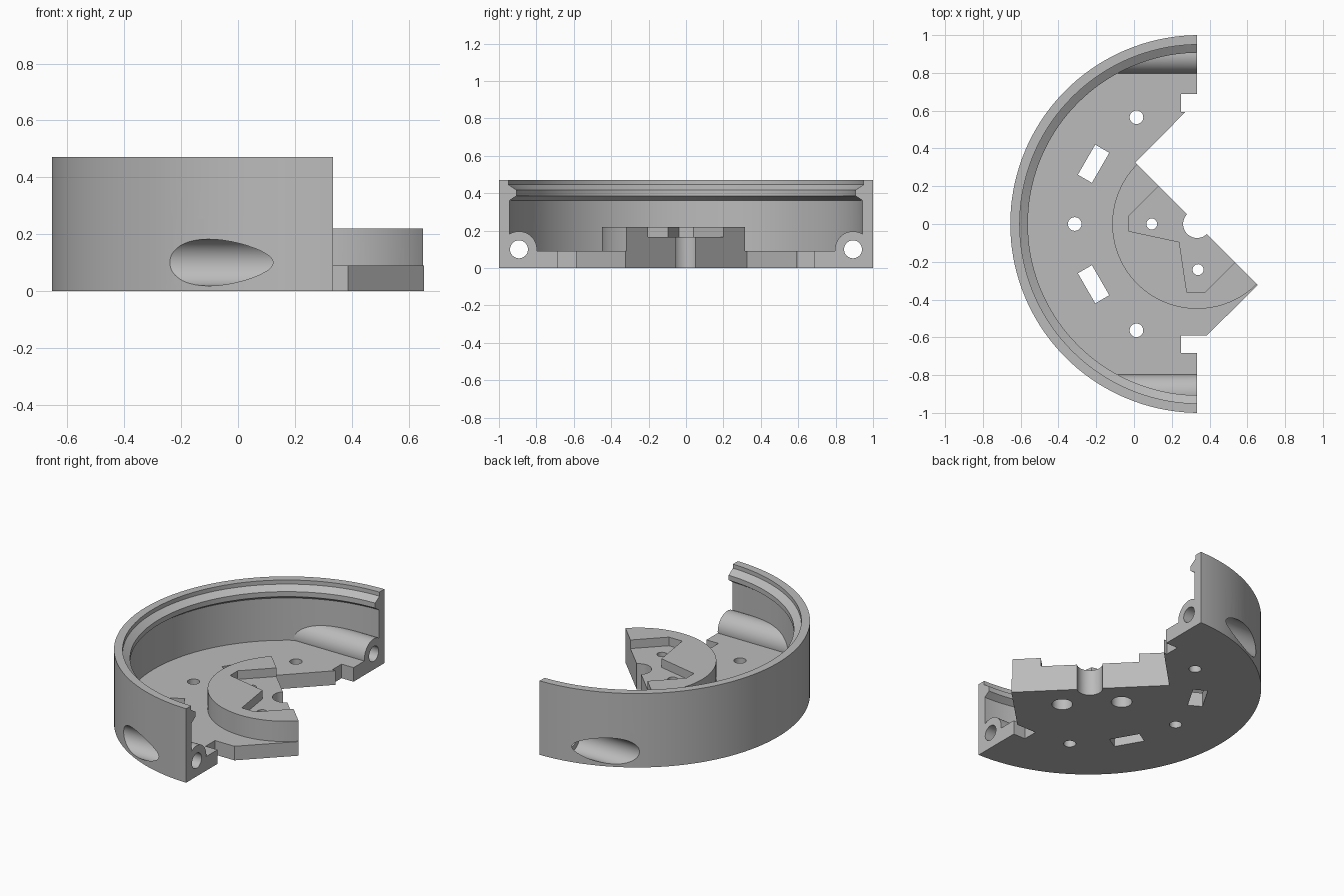
import bpy, bmesh, math
from mathutils import Matrix, Vector

cube = bpy.data.objects.get("Cube")
if cube:
    bpy.data.objects.remove(cube, do_unlink=True)

CX = 0.345          # axis of the round housing
CUT = 0.334         # flat face where the ring is cut
FLOOR = 0.09
HUB_TOP = 0.22
TUBE_Y, TUBE_Z = 0.893, 0.10

grey = bpy.data.materials.new("plain_grey")
grey.use_nodes = True
colour = (0.5, 0.5, 0.5, 1)
grey.diffuse_color = colour
grey.node_tree.nodes["Principled BSDF"].inputs["Base Color"].default_value = colour


def finish(name, bm):
    bmesh.ops.recalc_face_normals(bm, faces=bm.faces)
    mesh = bpy.data.meshes.new(name)
    bm.to_mesh(mesh)
    bm.free()
    mesh.materials.append(grey)
    obj = bpy.data.objects.new(name, mesh)
    bpy.context.collection.objects.link(obj)
    return obj


def prism(name, points, z0, z1):
    bm = bmesh.new()
    face = bm.faces.new([bm.verts.new((x, y, z0)) for x, y in points])
    top = bmesh.ops.extrude_face_region(bm, geom=[face])["geom"]
    verts = [v for v in top if isinstance(v, bmesh.types.BMVert)]
    bmesh.ops.translate(bm, verts=verts, vec=(0, 0, z1 - z0))
    return finish(name, bm)


def cylinder(name, start, end, radius, segments=48):
    a, b = Vector(start), Vector(end)
    turn = (b - a).to_track_quat("Z", "Y").to_matrix().to_4x4()
    bm = bmesh.new()
    bmesh.ops.create_cone(bm, cap_ends=True, segments=segments, radius1=radius,
                          radius2=radius, depth=(b - a).length,
                          matrix=Matrix.Translation((a + b) / 2) @ turn)
    return finish(name, bm)


def lathe(name, profile, segments):
    # the first and last profile points lie on the axis
    bm = bmesh.new()
    rings = []
    for r, z in profile:
        if r == 0:
            rings.append([bm.verts.new((CX, 0, z))] * segments)
        else:
            angles = [2 * math.pi * i / segments for i in range(segments)]
            rings.append([bm.verts.new((CX + r * math.cos(t), r * math.sin(t), z))
                          for t in angles])
    for low, high in zip(rings, rings[1:]):
        for i in range(segments):
            j = (i + 1) % segments
            corners = dict.fromkeys((low[i], low[j], high[j], high[i]))
            bm.faces.new(list(corners))
    return finish(name, bm)


def combine(target, tool, operation):
    mod = target.modifiers.new("cut", "BOOLEAN")
    mod.operation = operation
    mod.solver = "EXACT"
    mod.object = tool
    bpy.context.view_layer.objects.active = target
    bpy.ops.object.modifier_apply(modifier=mod.name)
    bpy.data.objects.remove(tool, do_unlink=True)


# Floor and wall with the snap rib near the rim
housing = lathe("half_housing", [
    (0, 0), (1, 0), (1, 0.472), (0.95, 0.472), (0.95, 0.446), (0.907, 0.418),
    (0.907, 0.386), (0.945, 0.36), (0.945, FLOOR), (0, FLOOR)], 144)

# Raised round hub
combine(housing, cylinder("hub", (CUT, 0, 0.04), (CUT, 0, HUB_TOP), 0.449, 128), "UNION")

# Screw tubes along both ends of the wall
for side in (-1, 1):
    y = side * TUBE_Y
    tube = cylinder("screw_tube", (-0.6, y, TUBE_Z), (0.5, y, TUBE_Z), 0.096, 64)
    limit = cylinder("tube_limit", (CX, 0, -0.1), (CX, 0, 0.4), 0.97, 144)
    combine(tube, limit, "INTERSECT")
    combine(housing, tube, "UNION")

# Trim everything to the plan outline
outline = [(-1, 1.2), (CUT, 1.2), (CUT, 0.688), (0.25, 0.688), (0.25, 0.593),
           (0.272, 0.593), (0.007, 0.325), (0.655, -0.323), (0.387, -0.589),
           (0.25, -0.589), (0.25, -0.684), (CUT, -0.684), (CUT, -1.2), (-1, -1.2)]
combine(housing, prism("plan_outline", outline, -0.2, 0.7), "INTERSECT")

# Recess in the hub, open along the diagonal edge
recess = [(0.235, 0.305), (-0.03, 0.04), (-0.03, -0.037), (0.24, -0.095),
          (0.28, -0.362), (0.374, -0.362), (0.64, -0.096)]
combine(housing, prism("hub_recess", recess, 0.165, 0.4), "DIFFERENCE")

# Shaft notch
combine(housing, cylinder("shaft_notch", (CUT, 0, -0.1), (CUT, 0, 0.4), 0.074, 64), "DIFFERENCE")

# Holes through the floor, and counterbored holes through the hub
for x, y in ((0.013, 0.565), (0.013, -0.563), (-0.314, 0)):
    combine(housing, cylinder("floor_hole", (x, y, -0.1), (x, y, 0.3), 0.036), "DIFFERENCE")
for x, y in ((0.094, 0), (0.339, -0.242)):
    combine(housing, cylinder("hub_hole", (x, y, -0.1), (x, y, 0.4), 0.029), "DIFFERENCE")
    combine(housing, cylinder("hub_bore", (x, y, -0.1), (x, y, 0.1), 0.06), "DIFFERENCE")

# Slanted rectangular slots
for side in (-1, 1):
    along = Vector((0.5, side * 0.866)) * 0.092
    across = Vector((0.866, side * -0.5)) * 0.043
    mid = Vector((-0.214, side * 0.319))
    corners = [mid + along + across, mid + along - across,
               mid - along - across, mid - along + across]
    combine(housing, prism("slot", corners, -0.1, 0.3), "DIFFERENCE")

# Screw holes with wide counterbores opening through the outer wall
for side in (-1, 1):
    y = side * TUBE_Y
    combine(housing, cylinder("screw_hole", (-0.5, y, TUBE_Z), (0.6, y, TUBE_Z), 0.048), "DIFFERENCE")
    combine(housing, cylinder("screw_bore", (-0.6, y, TUBE_Z), (0.18, y, TUBE_Z), 0.082, 64), "DIFFERENCE")

bpy.ops.object.select_all(action="DESELECT")
housing.select_set(True)
bpy.context.view_layer.objects.active = housing
bpy.ops.object.shade_smooth_by_angle(angle=math.radians(25))
